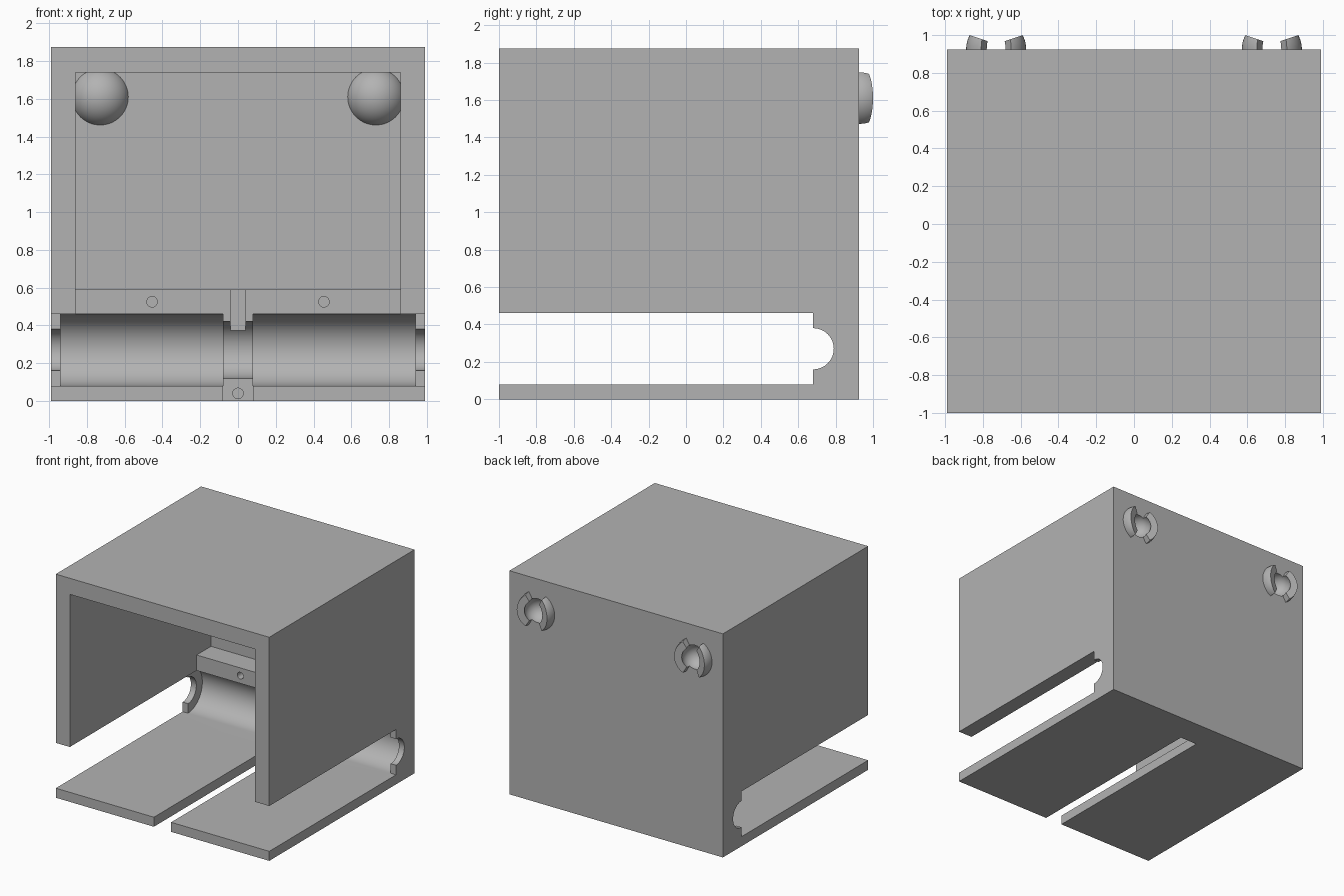
import bpy, bmesh
from math import sin, cos, pi, radians
from mathutils import Matrix, Vector

old = bpy.data.objects.get("Cube")
if old:
    bpy.data.objects.remove(old, do_unlink=True)

grey = bpy.data.materials.new("plain grey")
grey.use_nodes = True
COLOUR = (0.45, 0.45, 0.45, 1)
grey.diffuse_color = COLOUR
grey.node_tree.nodes["Principled BSDF"].inputs["Base Color"].default_value = COLOUR


def finish(bm, name):
    bmesh.ops.recalc_face_normals(bm, faces=bm.faces)
    mesh = bpy.data.meshes.new(name)
    bm.to_mesh(mesh)
    bm.free()
    mesh.materials.append(grey)
    ob = bpy.data.objects.new(name, mesh)
    bpy.context.collection.objects.link(ob)
    return ob


def prism(name, profile, axis, lo, hi):
    """Extrude a 2D profile along an axis; the profile uses the other two axes in order."""
    def place(p, t):
        c = list(p)
        c.insert(axis, t)
        return c
    bm = bmesh.new()
    face = bm.faces.new([bm.verts.new(place(p, lo)) for p in profile])
    new = bmesh.ops.extrude_face_region(bm, geom=[face])["geom"]
    move = Vector(place((0, 0), hi - lo))
    bmesh.ops.translate(bm, vec=move, verts=[v for v in new if isinstance(v, bmesh.types.BMVert)])
    return finish(bm, name)


def box(name, x, y, z):
    return prism(name, [(x[0], y[0]), (x[1], y[0]), (x[1], y[1]), (x[0], y[1])], 2, *z)


def sphere(name, centre, r):
    bm = bmesh.new()
    bmesh.ops.create_uvsphere(bm, u_segments=64, v_segments=32, radius=r)
    bm.transform(Matrix.Translation(centre) @ Matrix.Rotation(radians(90), 4, 'X'))
    return finish(bm, name)


def combine(ob, tool, how='DIFFERENCE'):
    mod = ob.modifiers.new("combine", 'BOOLEAN')
    mod.object, mod.operation, mod.solver = tool, how, 'EXACT'
    bpy.context.view_layer.objects.active = ob
    bpy.ops.object.modifier_apply(modifier=mod.name)
    bpy.data.objects.remove(tool, do_unlink=True)


BACK, LEDGE, AXIS_Z = 0.925, 0.68, 0.27


def bore(r, x0, x1):
    """Half-round trough, open to the front, running along x."""
    arc = [(LEDGE + r * cos(a), AXIS_Z + r * sin(a))
           for a in (-pi / 2 + pi * i / 32 for i in range(33))]
    return prism("bore", [(0.5, AXIS_Z - r)] + arc + [(0.5, AXIS_Z + r)], 0, x0, x1)


def pin_hole(x, z, depth):
    ring = [(x + 0.028 * cos(a), z + 0.028 * sin(a)) for a in (2 * pi * i / 24 for i in range(24))]
    return prism("pin_hole", ring, 1, LEDGE - 0.1, LEDGE + depth)


# outer block, open room with rear ledge, and the side gap above the floor
housing = box("housing", (-0.99, 0.99), (-1, BACK), (0, 1.875))
room = [(-1.1, 0.4), (LEDGE, 0.4), (LEDGE, 0.59), (0.87, 0.59), (0.87, 1.74), (-1.1, 1.74)]
combine(housing, prism("room", room, 0, -0.86, 0.86))
combine(housing, box("side_gap", (-1.1, 1.1), (-1.1, LEDGE), (0.08, 0.46)))

# stepped roller trough: axle, narrow hub, two drums
combine(housing, bore(0.11, -1.1, 1.1))
combine(housing, bore(0.15, -0.5, 0.5))
for x0, x1 in ((-0.94, -0.08), (0.08, 0.94)):
    combine(housing, bore(0.19, x0, x1))

# ledge notch, floor slot and pin holes
combine(housing, box("notch", (-0.04, 0.04), (0.5, 0.79), (0.3, 0.65)))
combine(housing, box("floor_slot", (-0.08, 0.08), (-1.1, LEDGE), (-0.1, 0.2)))
for x, z in ((-0.455, 0.525), (0.455, 0.525), (0, 0.04)):
    combine(housing, pin_hole(x, z, 0.12))

# ball sockets through the back wall, split into two jaws outside
for x in (-0.73, 0.73):
    z = 1.61
    socket = sphere("socket", (x, BACK, z), 0.159)
    for s in (-1, 1):
        wedge = [(x, z), (x - 0.173, z + s * 0.3), (x + 0.173, z + s * 0.3)]
        combine(socket, prism("wedge", wedge, 1, BACK, 1.3))
    cap = [(x, 0.953), (x + 0.3, 1.053), (x + 0.3, 1.3), (x - 0.3, 1.3), (x - 0.3, 1.053)]
    combine(socket, prism("cap", cap, 2, z - 0.3, z + 0.3))
    combine(housing, socket, 'UNION')
    combine(housing, sphere("cavity", (x, BACK, z), 0.1))

bpy.ops.object.select_all(action='DESELECT')
housing.select_set(True)
bpy.context.view_layer.objects.active = housing
bpy.ops.object.shade_smooth_by_angle(angle=radians(30))
